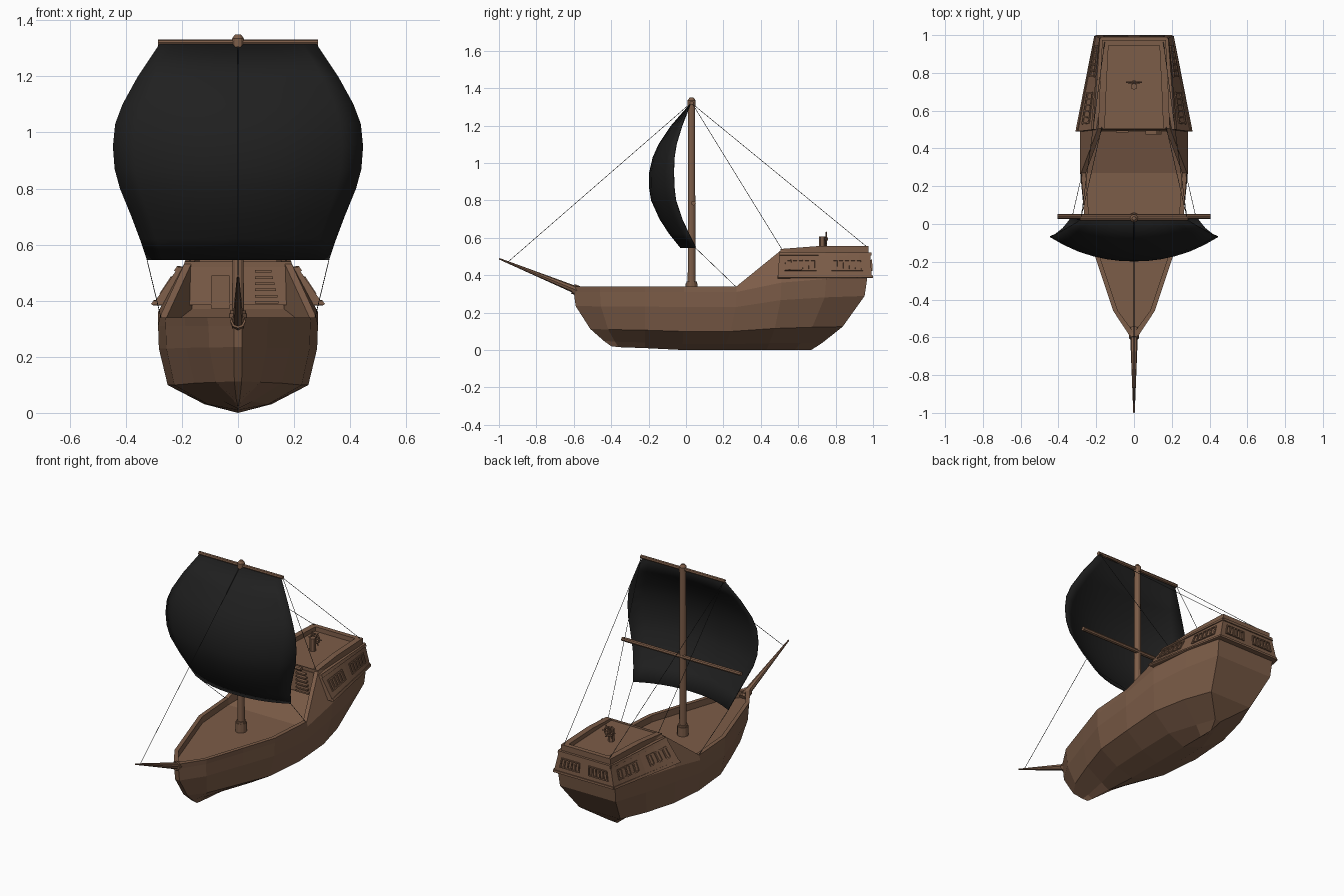
import bpy, bmesh, math
from mathutils import Vector

if "Cube" in bpy.data.objects:
    bpy.data.objects.remove(bpy.data.objects["Cube"])


def material(name, rgb):
    m = bpy.data.materials.new(name)
    m.diffuse_color = (*rgb, 1)
    m.use_nodes = True
    m.node_tree.nodes["Principled BSDF"].inputs["Base Color"].default_value = m.diffuse_color
    return m


WOOD = material("brown_wood", (0.203, 0.109, 0.065))
BLACK = material("black_cloth", (0.014, 0.014, 0.014))


def finish(name, bm, mat):
    bmesh.ops.remove_doubles(bm, verts=bm.verts, dist=1e-5)
    bmesh.ops.recalc_face_normals(bm, faces=bm.faces)
    me = bpy.data.meshes.new(name)
    bm.to_mesh(me)
    bm.free()
    me.materials.append(mat)
    ob = bpy.data.objects.new(name, me)
    bpy.context.collection.objects.link(ob)
    return ob


def loft(name, rows, mat=WOOD):
    """Join half sections (x >= 0), mirrored over x = 0, with both ends capped."""
    bm = bmesh.new()
    sides = [[[bm.verts.new((s * x, y, z)) for x, y, z in r] for r in rows] for s in (1, -1)]
    for g in sides:
        for a, b in zip(g, g[1:]):
            for i in range(len(a) - 1):
                bm.faces.new((a[i], a[i + 1], b[i + 1], b[i]))
    for end in (0, -1):
        a, b = sides[0][end], sides[1][end]
        for i in range(len(a) - 1):
            bm.faces.new((a[i], a[i + 1], b[i + 1], b[i]))
    return finish(name, bm, mat)


def add_rod(bm, p, q, r1, r2, n):
    p, q = Vector(p), Vector(q)
    d = q - p
    mat = d.to_track_quat('Z', 'Y').to_matrix().to_4x4()
    mat.translation = (p + q) / 2
    bmesh.ops.create_cone(bm, cap_ends=True, segments=n, radius1=r1, radius2=r2,
                          depth=d.length, matrix=mat)


def rods(name, items, mat=WOOD, n=8):
    bm = bmesh.new()
    for p, q, r1, r2 in items:
        add_rod(bm, p, q, r1, r2, n)
    return finish(name, bm, mat)


def add_plate(bm, quad, u0, u1, v0, v1, depth, steps=1):
    """Thin raised plate on part of a four-cornered wall, split along u to follow a twist."""
    a, b, c, d = map(Vector, quad)
    at = lambda u, v: a.lerp(b, u).lerp(d.lerp(c, u), v)
    rings = []
    for k in range(steps + 1):
        u = u0 + (u1 - u0) * k / steps
        n = (b - a).lerp(c - d, (v0 + v1) / 2).cross(d.lerp(c, u) - a.lerp(b, u)).normalized()
        p, q = at(u, v0), at(u, v1)
        rings.append([bm.verts.new(x) for x in
                      (p - n * 0.003, p + n * depth, q + n * depth, q - n * 0.003)])
    for r, s in zip(rings, rings[1:]):
        for i in range(4):
            j = (i + 1) % 4
            bm.faces.new((r[i], r[j], s[j], s[i]))
    bm.faces.new(rings[0])
    bm.faces.new(rings[-1])


# hull: keel y, rim y, half width, keel z, knuckle z, rim half width, rim z, deck z, V-shape
stations = [
    (-0.40, -0.60, 0.015, 0.02, 0.31, 0.018, 0.34, 0.30, 1),
    (-0.36, -0.46, 0.105, 0.015, 0.31, 0.11, 0.34, 0.30, 2.2),
    (-0.22, -0.22, 0.188, 0.01, 0.31, 0.19, 0.34, 0.30, 1.5),
    (-0.02, -0.01, 0.258, 0.0, 0.31, 0.26, 0.34, 0.30, 1),
    (0.20, 0.27, 0.285, 0.0, 0.31, 0.28, 0.34, 0.30, 1),
    (0.43, 0.51, 0.285, 0.0, 0.36, 0.19, 0.535, 0.37, 1),
    (0.58, 0.75, 0.25, 0.0, 0.38, 0.17, 0.50, 0.50, 1.6),
    (0.67, 0.97, 0.195, 0.0, 0.39, 0.15, 0.50, 0.50, 2.6)]
section = [(0, 0, 0), (0.42, 0.10, 0.2), (0.88, 0.32, 0.56), (0.99, 0.74, 0.95), (1, 1, 1)]
rows = []
for i, (yk, yr, w, zk, zn, wr, zr, zd, vee) in enumerate(stations):
    r = [(w * fx ** vee, yk + (yr - yk) * fy, zk + (zn - zk) * fz) for fx, fz, fy in section]
    yi, wi = yr + (0.03 if i == 0 else 0), max(0.004, wr - 0.025)
    rows.append(r + [(wr, yr, zr), (wi, yi, zr), (wi, yi, zd), (0, yi, zd)])
loft("hull", rows)

# stern cabin with overhanging slanted walls
cab = [(0.305, 0.49, 0.385), (0.205, 0.994, 0.385), (0.175, 0.985, 0.52), (0.212, 0.50, 0.52)]
c0, c1, c2, c3 = map(Vector, cab)
rows = []
for k in range(9):
    lo, hi = c0.lerp(c1, k / 8), c3.lerp(c2, k / 8)
    rows.append([(0, lo.y, lo.z), lo, hi, (0, hi.y, hi.z)])
loft("stern_cabin", rows)

# raised rear deck with a rail round three sides
loft("rear_deck", [
    [(w, y, 0.51), (w, y, zt), (w - 0.035, y, zt), (w - 0.035, y, zd), (0, y, zd)]
    for y, w, zt, zd in [(0.505, 0.19, 0.54, 0.528), (0.70, 0.182, 0.555, 0.528),
                         (0.945, 0.17, 0.555, 0.528), (0.946, 0.17, 0.555, 0.555),
                         (0.975, 0.168, 0.555, 0.555)]])

# cabin trim strips and barred windows
flip = lambda p: (-p[0], p[1], p[2])
right = cab
left = [flip(cab[1]), flip(cab[0]), flip(cab[3]), flip(cab[2])]
stern = [cab[1], flip(cab[1]), flip(cab[2]), cab[2]]
trim, bars = bmesh.new(), bmesh.new()
for quad in (right, left, stern):
    for v0, v1 in ((0, 0.1), (0.88, 1)):
        add_plate(trim, quad, 0, 1, v0, v1, 0.006, 8)
    for c in ((0.25, 0.75) if quad is stern else
              (0.24, 0.74) if quad is right else (0.26, 0.76)):
        for v0, v1 in ((0.28, 0.33), (0.67, 0.72)):
            add_plate(bars, quad, c - 0.17, c + 0.17, v0, v1, 0.007, 4)
        for k in range(6):
            u = c - 0.17 + k * 0.064
            add_plate(bars, quad, u, u + 0.02, 0.33, 0.67, 0.007)
finish("cabin_trim", trim, WOOD)
finish("window_bars", bars, WOOD)

# cabin door and steps on the front wall
wall = [(-0.5, 0.493, 0), (0.5, 0.493, 0), (0.5, 0.493, 1), (-0.5, 0.493, 1)]
bm = bmesh.new()
add_plate(bm, wall, 0.405, 0.47, 0.37, 0.49, 0.008)
finish("cabin_door", bm, WOOD)
bm = bmesh.new()
for k in range(6):
    z = 0.39 + k * 0.022
    add_plate(bm, wall, 0.56, 0.645 - k * 0.005, z, z + 0.009, 0.018)
finish("cabin_steps", bm, WOOD)

# mast, yards and bowsprit
rods("mast", [((0, 0.03, 0.29), (0, 0.03, 1.33), 0.021, 0.018),
              ((0, 0.03, 1.30), (0, 0.03, 1.335), 0.021, 0.021),
              ((0, 0.03, 1.335), (0, 0.03, 1.35), 0.021, 0.010)], n=12)
rods("mast_collar", [((0, 0.03, 0.29), (0, 0.03, 0.355), 0.032, 0.032),
                     ((0, 0.03, 0.34), (0, 0.03, 0.365), 0.028, 0.028)], n=12)
rods("upper_yard", [((-0.285, 0.03, 1.32), (0.285, 0.03, 1.32), 0.011, 0.011)])
rods("lower_yard", [((-0.405, 0.04, 0.785), (0.405, 0.04, 0.785), 0.0125, 0.0125)])
rods("bowsprit", [((0, -0.55, 0.305), (0, -0.999, 0.488), 0.022, 0.004),
                  ((0, -0.565, 0.311), (0, -0.605, 0.327), 0.027, 0.027)])

# billowing sail: z, half width, centre y, edge y
profile = [(1.315, 0.28, 0.02, 0.02), (1.2, 0.357, -0.08, -0.025), (1.1, 0.412, -0.147, -0.055),
           (1.03, 0.438, -0.178, -0.066), (0.95, 0.446, -0.197, -0.069),
           (0.87, 0.44, -0.198, -0.066), (0.8, 0.421, -0.187, -0.058),
           (0.7, 0.38, -0.142, -0.025), (0.62, 0.35, -0.09, 0.012), (0.545, 0.325, -0.03, 0.05)]
bm = bmesh.new()
us = [i / 6 - 1 for i in range(13)]
grid = [[bm.verts.new((w * u, yc + (ye - yc) * abs(u) ** 2.2, z)) for u in us]
        for z, w, yc, ye in profile]
for a, b in zip(grid, grid[1:]):
    for i in range(12):
        bm.faces.new((a[i], b[i], b[i + 1], a[i + 1])).smooth = True
sail = finish("sail", bm, BLACK)
sail.modifiers.new("thickness", 'SOLIDIFY').thickness = 0.006

# rigging
R = 0.0014
lines = [((0, -0.95, 0.472), (0, 0.02, 1.315), R, R)]
for s in (1, -1):
    lines += [((s * 0.28, 0.035, 1.315), (s * 0.155, 0.965, 0.553), R, R),
              ((s * 0.28, 0.035, 1.315), (s * 0.17, 0.515, 0.535), R, R),
              ((s * 0.325, 0.048, 0.548), (s * 0.275, 0.265, 0.34), R, R)]
rods("rigging", lines, BLACK, 5)

# steering wheel on its post
rods("wheel_post", [((0, 0.728, 0.525), (0, 0.728, 0.607), 0.018, 0.018),
                    ((0, 0.715, 0.593), (0, 0.76, 0.593), 0.008, 0.008)], n=6)
bm = bmesh.new()
c = Vector((0, 0.75, 0.593))
ray = lambda k, r: c + Vector((math.cos(k * math.pi / 6), 0, math.sin(k * math.pi / 6))) * r
for k in range(12):
    add_rod(bm, ray(k, 0.028), ray(k + 1, 0.028), 0.006, 0.006, 6)
for k in range(0, 12, 2):
    add_rod(bm, c, ray(k, 0.043), 0.004, 0.004, 6)
finish("steering_wheel", bm, WOOD)
